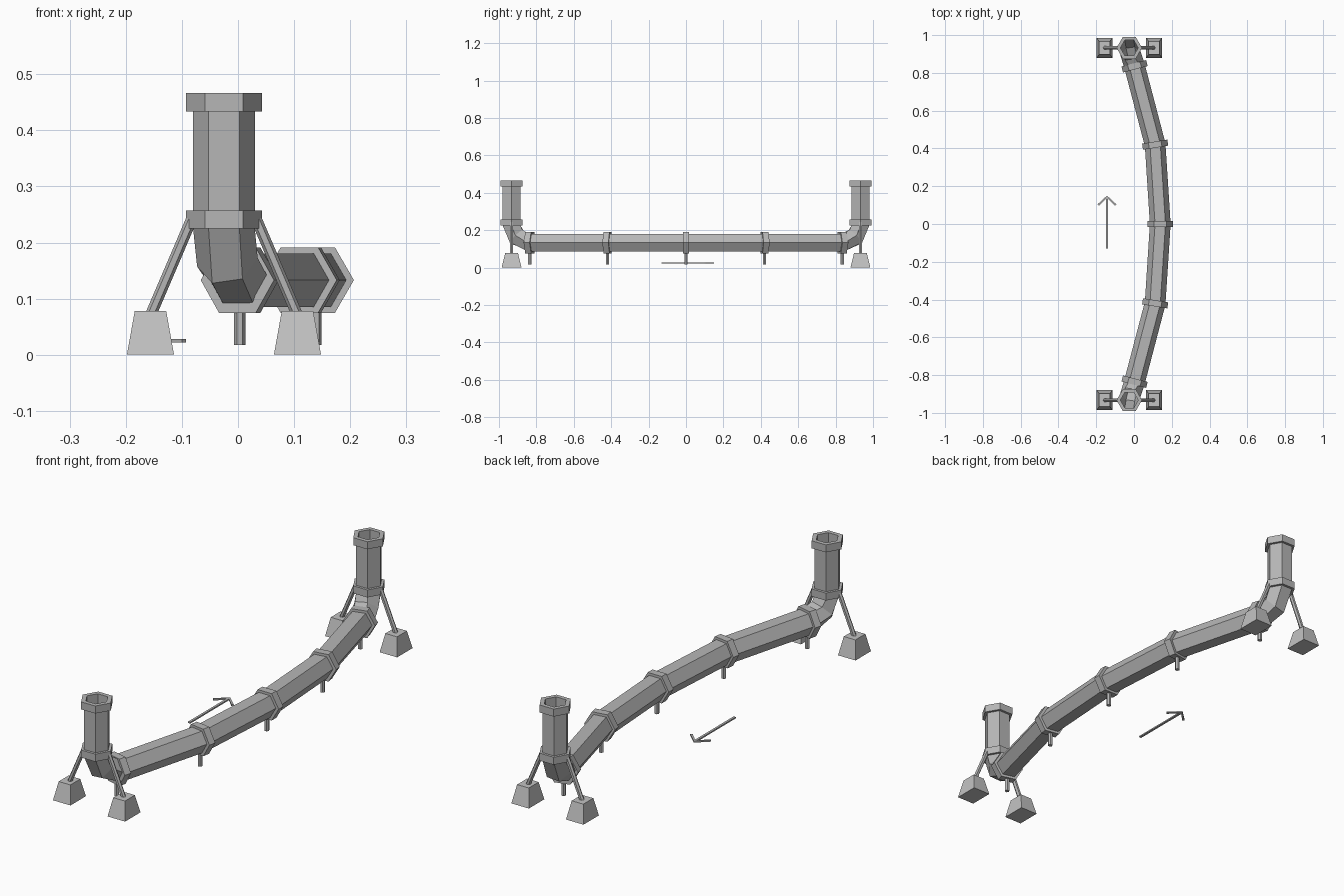
import bpy
import math
from mathutils import Vector

cube = bpy.data.objects.get("Cube")
if cube:
    bpy.data.objects.remove(cube, do_unlink=True)


def make_material(name, value):
    mat = bpy.data.materials.new(name)
    mat.use_nodes = True
    colour = (value, value, value, 1)
    mat.diffuse_color = colour
    node = next(n for n in mat.node_tree.nodes if n.type == 'BSDF_PRINCIPLED')
    node.inputs["Base Color"].default_value = colour
    return mat


METAL = make_material("grey metal", 0.47)
CONCRETE = make_material("light concrete", 0.54)

HEX = 6
PIPE_R, BORE_R, COLLAR_R, ROD_R = 0.055, 0.047, 0.0675, 0.01
END_X, END_Y, PIPE_Z = -0.025, 0.9325, 0.133


def make_object(name, verts, faces, mat):
    mesh = bpy.data.meshes.new(name)
    mesh.from_pydata(verts, [], faces)
    mesh.materials.append(mat)
    obj = bpy.data.objects.new(name, mesh)
    bpy.context.collection.objects.link(obj)
    return obj


def ring(center, tangent, side, radius):
    """Hexagon of points around a path point, with a corner square to side."""
    t = tangent.normalized()
    s = (side - t * side.dot(t)).normalized()
    u = s.cross(t)
    angles = [math.tau * i / HEX for i in range(HEX)]
    return [center + radius * (u * math.cos(a) + s * math.sin(a)) for a in angles]


def sweep(name, path, tangents, sides, outer, inner=0):
    """Hexagonal rod or, with an inner radius, an open tube along a path."""
    rows = [ring(p, t, s, outer) for p, t, s in zip(path, tangents, sides)]
    if inner:
        rows += [ring(p, t, s, inner) for p, t, s in zip(path, tangents, sides)][::-1]
    verts = [v for row in rows for v in row]
    count = len(rows)
    faces = []
    for r in range(count if inner else count - 1):
        n = (r + 1) % count
        for i in range(HEX):
            j = (i + 1) % HEX
            faces.append((r * HEX + i, r * HEX + j, n * HEX + j, n * HEX + i))
    if not inner:
        faces.append(tuple(range(HEX))[::-1])
        faces.append(tuple(range((count - 1) * HEX, count * HEX)))
    return make_object(name, verts, faces, METAL)


def straight(name, a, b, side, outer, inner=0):
    a, b = Vector(a), Vector(b)
    return sweep(name, [a, b], [b - a] * 2, [side] * 2, outer, inner)


def collar(name, center, tangent, side):
    half = tangent.normalized() * 0.0163
    straight(name, center - half, center + half, side, COLLAR_R, BORE_R)


# Centre line of one half of the run, from the middle to the top of the riser
half_path = [Vector(p) for p in (
    (0.139, 0, PIPE_Z), (0.112, 0.42, PIPE_Z), (0.003, 0.835, PIPE_Z),
    (-0.019, 0.905, 0.165), (END_X, END_Y, 0.225), (END_X, END_Y, 0.45))]
path = [Vector((p.x, -p.y, p.z)) for p in half_path[:0:-1]] + half_path
Z = Vector((0, 0, 1))
last = len(path) - 1

# Tangents are averaged at each joint, and square to the flanges at the elbows
tangents = []
for i, p in enumerate(path):
    before = (p - path[max(i - 1, 0)]).normalized()
    after = (path[min(i + 1, last)] - p).normalized()
    tangents.append((before + after).normalized())
for i, sign in ((0, -1), (1, -1), (last - 1, 1), (last, 1)):
    tangents[i] = Z * sign
for i, j in ((3, 4), (last - 3, last - 4)):
    run = path[j] - path[i]
    tangents[i] = run if j > i else -run
for i, sign in ((2, -1), (last - 2, 1)):
    tangents[i] = Vector((-0.2 * sign, 0.7, 0.7 * sign))

# The elbow's outer corner sweeps from straight out to straight down
sides = []
for i, p in enumerate(path):
    out = Vector((0, math.copysign(1, p.y), 0))
    if i in (0, 1, last - 1, last):
        sides.append(-out)
    elif i in (2, last - 2):
        sides.append(Z - out)
    else:
        sides.append(Z)

sweep("hex_pipe", path, tangents, sides, PIPE_R, BORE_R)

# Collars along the run, each with a pin beneath
for i in range(3, last - 2):
    p = path[i]
    collar("run_collar", p, tangents[i], Z)
    straight("ground_pin", (p.x, p.y, 0.017), (p.x, p.y, 0.074),
             Vector((0, 1, 0)), ROD_R)

# Riser flanges, splayed struts and tapered footings
for sy in (-1, 1):
    y = sy * END_Y
    for z in (0.241, 0.45):
        collar("riser_flange", Vector((END_X, y, z)), Z, Vector((0, 1, 0)))
    for sx in (-1, 1):
        foot_x = END_X + sx * 0.131
        straight("strut", (foot_x, y, 0.07), (END_X + sx * 0.054, y, 0.25),
                 Vector((0, 1, 0)), ROD_R)
        verts = [(foot_x + a * w, y + b * d, z)
                 for w, d, z in ((0.042, 0.053, 0), (0.028, 0.034, 0.078))
                 for a, b in ((-1, -1), (1, -1), (1, 1), (-1, 1))]
        faces = [(3, 2, 1, 0), (4, 5, 6, 7)]
        faces += [(i, (i + 1) % 4, (i + 1) % 4 + 4, i + 4) for i in range(4)]
        make_object("footing", verts, faces, CONCRETE)

# Flat direction arrow beside the run
outline = [(0.005, -0.13), (0.005, 0.135), (0.043, 0.097), (0.05, 0.104), (0, 0.15)]
outline += [(-x, y) for x, y in outline[-2::-1]]
n = len(outline)
verts = [(x - 0.143, y, z) for z in (0.022, 0.028) for x, y in outline]
faces = [tuple(range(n))[::-1], tuple(range(n, 2 * n))]
faces += [(i, (i + 1) % n, (i + 1) % n + n, i + n) for i in range(n)]
make_object("direction_arrow", verts, faces, METAL)
